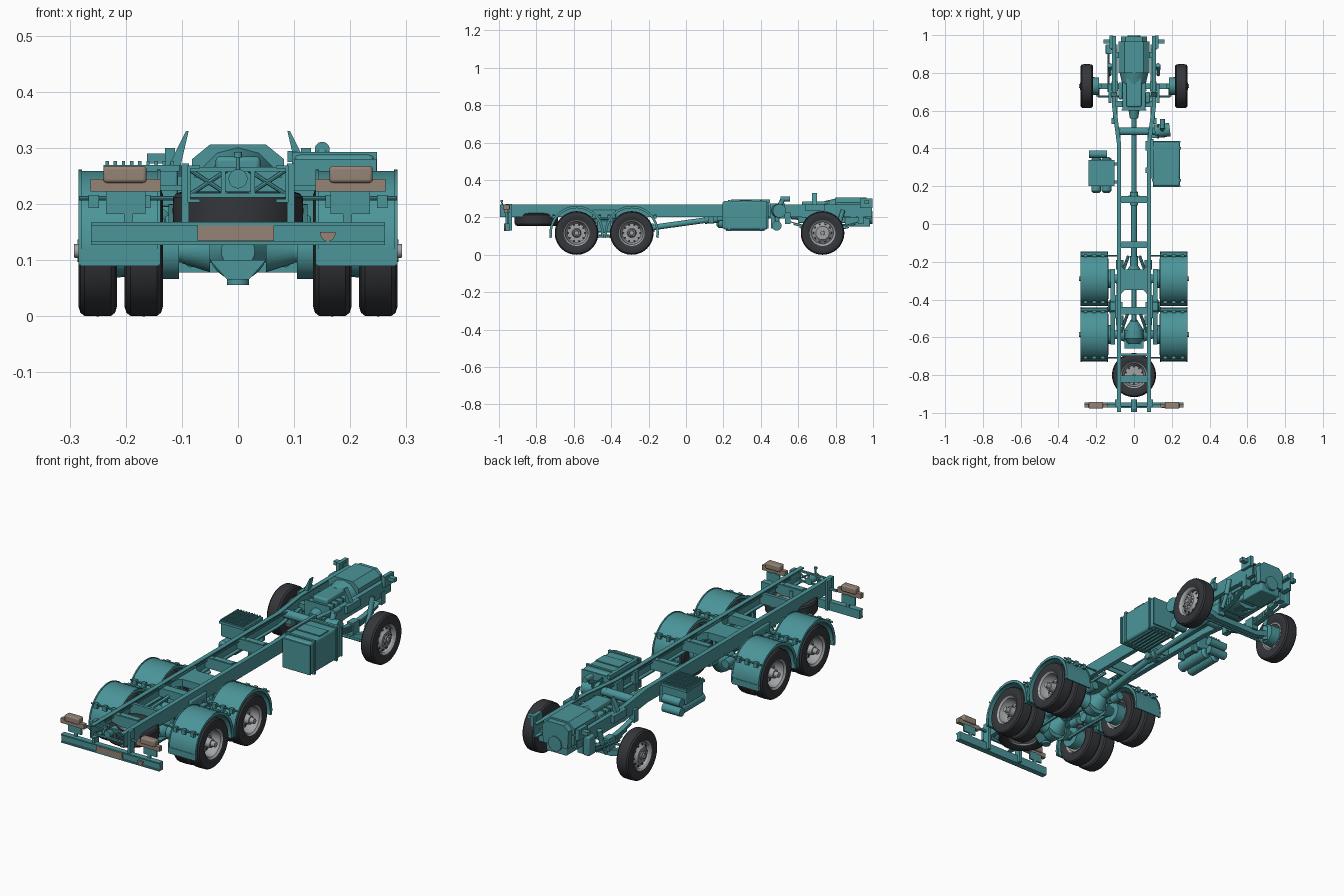
import bpy, bmesh, math
from mathutils import Vector, Matrix

def mat(name, c):
    m = bpy.data.materials.new(name)
    m.diffuse_color = (*c, 1)
    return m
TEAL = mat("teal_paint", (0.07, 0.30, 0.32))
RUBBER = mat("rubber", (0.035, 0.037, 0.042))
STEEL = mat("rim_grey", (0.36, 0.37, 0.38))
TAN = mat("lamp_tan", (0.30, 0.23, 0.18))

def finish(name, bm, m):
    bmesh.ops.recalc_face_normals(bm, faces=bm.faces)
    me = bpy.data.meshes.new(name)
    bm.to_mesh(me); bm.free()
    me.materials.append(m)
    o = bpy.data.objects.new(name, me)
    bpy.context.collection.objects.link(o)
    return o

def boxes(name, items, m=TEAL, bevel=0):
    """items: (x0, x1, y0, y1, z0, z1)"""
    bm = bmesh.new()
    for x0, x1, y0, y1, z0, z1 in items:
        M = Matrix.Translation(((x0+x1)/2, (y0+y1)/2, (z0+z1)/2)) @ Matrix.Diagonal((abs(x1-x0), y1-y0, z1-z0, 1))
        bmesh.ops.create_cube(bm, size=1, matrix=M)
    o = finish(name, bm, m)
    if bevel:
        b = o.modifiers.new("bevel", 'BEVEL'); b.width = bevel; b.segments = 3
    return o

def tubes(name, items, m=TEAL, n=20):
    """items: (start, end, radius[, end radius])"""
    bm = bmesh.new()
    for p, q, r, *r2 in items:
        p, q = Vector(p), Vector(q); d = q - p
        M = Matrix.Translation((p+q)/2) @ d.to_track_quat('Z', 'Y').to_matrix().to_4x4()
        bmesh.ops.create_cone(bm, cap_ends=True, segments=n, radius1=r, radius2=r2[0] if r2 else r, depth=d.length, matrix=M)
    return finish(name, bm, m)

def prism(name, pts, axis, a, b, m=TEAL):
    """extrude a 2D outline along an axis from a to b"""
    put = {'x': lambda u, v, w: (w, u, v), 'y': lambda u, v, w: (u, w, v), 'z': lambda u, v, w: (u, v, w)}[axis]
    bm = bmesh.new()
    lo = [bm.verts.new(put(u, v, a)) for u, v in pts]
    hi = [bm.verts.new(put(u, v, b)) for u, v in pts]
    bm.faces.new(lo); bm.faces.new(hi)
    for i in range(len(pts)):
        j = (i+1) % len(pts)
        bm.faces.new((lo[i], lo[j], hi[j], hi[i]))
    return finish(name, bm, m)

def lathe(name, prof, m, n=48, closed=False):
    """spin a (radius, x) profile round the x axis"""
    bm = bmesh.new()
    rings = [[bm.verts.new((x, r*math.cos(t*math.tau/n), r*math.sin(t*math.tau/n))) for t in range(n)] for r, x in prof]
    for i in range(len(prof) if closed else len(prof)-1):
        A, B = rings[i], rings[(i+1) % len(prof)]
        for t in range(n):
            bm.faces.new((A[t], A[(t+1) % n], B[(t+1) % n], B[t]))
    bmesh.ops.remove_doubles(bm, verts=bm.verts, dist=1e-5)
    return finish(name, bm, m)

def arc(cy, cz, r0, r1, a0, a1, n=24):
    A = [math.radians(a0+(a1-a0)*i/n) for i in range(n+1)]
    return [(cy+r1*math.cos(a), cz+r1*math.sin(a)) for a in A] + [(cy+r0*math.cos(a), cz+r0*math.sin(a)) for a in A[::-1]]

# wheel masters (outer side = +x), copied with shared meshes
tire = [(.066, -.027), (.085, -.034), (.1, -.034), (.11, -.031), (.1155, -.024), (.1165, 0),
        (.1155, .024), (.11, .031), (.1, .034), (.085, .034), (.066, .027), (.062, 0)]
dish_rear = [(.066, -.028), (.062, -.028), (.06, -.022), (0, -.022), (0, -.018), (.05, -.018), (.058, -.004), (.061, .024), (.069, .031), (.069, .026), (.063, .02), (.063, -.02), (.066, -.028)]
dish_front = [(.066, -.028), (.060, -.028), (.058, .005), (0, .005), (0, .03), (.036, .03), (.042, .022), (.058, .012), (.061, .024), (.069, .031), (.069, .026), (.063, .02), (.063, -.02), (.066, -.028)]

def ring(r, x0, x1, rad, n=10):
    return [((x0, r*math.cos(i*math.tau/n), r*math.sin(i*math.tau/n)), (x1, r*math.cos(i*math.tau/n), r*math.sin(i*math.tau/n)), rad) for i in range(n)]
T = lathe("tire", tire, RUBBER, 56, True)
RR = lathe("rear_rim", dish_rear, STEEL)
RF = lathe("front_rim", dish_front, STEEL)
HR = tubes("rear_rim_holes", ring(.045, -.02, -.0172, .006), RUBBER, 12)
HF = tubes("front_rim_holes", ring(.049, .012, .0195, .005), RUBBER, 12)
NR = tubes("rear_hub", [((-.02, 0, 0), (.022, 0, 0), .025, .02), ((.02, 0, 0), (.042, 0, 0), .014, .012)] + ring(.033, -.02, -.011, .003), STEEL)
NF = tubes("front_hub", [((0, 0, 0), (.036, 0, 0), .02), ((.03, 0, 0), (.042, 0, 0), .013, .01)] + ring(.028, .028, .034, .003), STEEL)
masters = [T, RR, RF, HR, HF, NR, NF]

def wheel(name, parts, loc, rot):
    for p in parts:
        o = bpy.data.objects.new(name + "_" + p.name, p.data)
        o.location = loc; o.rotation_euler = rot
        bpy.context.collection.objects.link(o)
RZ, AX = .1165, (-.29, -.585)
for s in (1, -1):
    R = (0, 0, 0 if s > 0 else math.pi)
    wheel("front", (T, RF, HF, NF), (s*.25, .73, RZ), R)
    for y in AX:
        wheel("outer", (T, RR, HR, NR), (s*.25, y, RZ), R)
        wheel("inner", (T, RR), (s*.168, y, RZ), (0, 0, R[2]+math.pi))
wheel("spare", (T, RR, HR), (0, -.8, .188), (0, -math.pi/2, 0))
for o in masters:
    bpy.data.objects.remove(o)

# frame rails: C channels that flare out at the front
path = [(.09, -.995), (.09, .42), (.116, .62), (.116, .995)]
for s in (1, -1):
    def strip(name, d, z0, z1):
        prism(name, [(s*x, y) for x, y in path] + [(s*(x-d), y) for x, y in path[::-1]], 'z', z0, z1)
    strip("rail_web", .005, .205, .268)
    strip("rail_top_flange", .022, .263, .269)
    strip("rail_bottom_flange", .022, .203, .209)

# cross members
for y in (.13, -.11, -.82):
    boxes("cross_member", [(-.086, .086, y-.018, y-.013, .212, .262), (-.086, .086, y-.018, y+.018, .252, .258),
                           (-.086, .086, y+.013, y+.018, .212, .262), (-.05, .05, y-.012, y+.012, .255, .263)])
prism("bogie_cross_member", [(-.086, -.2), (-.05, -.24), (.05, -.24), (.086, -.2), (.086, -.39), (.05, -.35), (-.05, -.35), (-.086, -.39)], 'z', .215, .25)
boxes("rear_cross_members", [(-.086, .086, -.48, -.44, .21, .25), (-.086, .086, -.7, -.685, .21, .262)])
boxes("tail_frame", [(-.086, .086, -.975, -.965, .258, .266), (-.086, .086, -.975, -.965, .212, .22), (-.03, -.022, -.975, -.965, .215, .262), (.022, .03, -.975, -.965, .215, .262)])
tubes("tail_braces", [((s*.084, -.968, a), (s*.02, -.968, b), .004) for s in (1, -1) for a, b in ((.218, .26), (.26, .218))], n=8)
tubes("tow_coupling", [((0, -.995, .245), (0, -.93, .245), .017), ((0, -.98, .245), (0, -.985, .288), .004), ((0, -.985, .283), (0, -.985, .293), .007)])

# rear bumper, lamp bars and lamps
boxes("rear_bumper", [(-.262, .262, -.965, -.945, .127, .168), (-.262, .262, -.972, -.945, .162, .168), (-.262, .262, -.972, -.945, .127, .133)])
boxes("bumper_plate", [(-.072, .064, -.974, -.96, .134, .162)], TAN)
prism("bumper_reflector", [(.16+.014*math.cos(a*math.pi/8), .15-.017*math.sin(a*math.pi/8)) for a in range(9)], 'y', -.974, -.96, TAN)
for s in (1, -1):
    boxes("bumper_hanger", [(s*.087, s*.101, -.965, -.93, .13, .272), (s*.1, s*.14, -.955, -.945, .224, .234),
                            (s*.187, s*.203, -.955, -.947, .165, .225), (s*.165, s*.235, -.955, -.947, .182, .222)])
    boxes("lamp_bar", [(s*.138, s*.263, -.972, -.952, .222, .245)], TAN)
    boxes("tail_lamp", [(s*.163, s*.24, -.978, -.942, .238, .268)], TAN, .006)

# rear fenders with clamps and stays
for s in (1, -1):
    for y in AX:
        prism("fender", arc(y, .117, .137, .142, -10, 190), 'x', s*.14, s*.283)
        for e in (.141, .281):
            prism("fender_lip", arc(y, .117, .132, .145, -10, 190), 'x', s*(e-.003), s*(e+.003))
        rods, clamps = [], []
        for d in (1, -1):
            ry = y + d*.123; rz = .198
            rods.append(((s*.08, ry, rz+.012), (s*.283, ry, rz+.012), .004))
            for x in (.165, .21, .257):
                clamps.append((s*(x-.009), s*(x+.009), ry-.008, ry+.008, rz-.005, rz+.018))
            clamps.append((s*.142, s*.281, y+d*.141-.003, y+d*.141+.003, .09, .12))
        tubes("fender_stays", rods, n=10)
        boxes("fender_clamps", clamps)

# rear axles, differentials, brakes
for y in AX:
    tubes("rear_axle", [((-.25, y, RZ), (.25, y, RZ), .021)] + [((s*.105, y, RZ), (s*.15, y, RZ), .05) for s in (1, -1)]
          + [((s*.05, y, RZ), (s*.1, y, RZ), .038, .022) for s in (1, -1)])
    tubes("differential", [((0, y-.05, RZ), (0, y-.02, RZ), .03, .052), ((0, y-.02, RZ), (0, y+.02, RZ), .052), ((0, y+.02, RZ), (0, y+.075, .14), .052, .018)], n=24)
    tubes("brake_chambers", [((s*.075, y+.05, .15), (s*.075, y+.1, .15), .02) for s in (1, -1)])
    tubes("thrust_rods", [((s*.07, y+.01, .185), (s*.03, y+.12, .225), .008) for s in (1, -1)], n=12)
prism("spare_hanger", [(-.05, .1), (.05, .1), (.02, .066), (-.02, .066)], 'y', -.66, -.61)
tubes("hanger_flange", [((0, -.635, .056), (0, -.635, .067), .02), ((0, -.8, .16), (0, -.8, .25), .008)])

# leaf springs on both bogie and front axle
def leaf(name, s, x, yc, z, half, sag):
    for k in range(4):
        h = half*(1-.17*k)
        f = lambda t: (yc+h*t, z-.008*k+sag*(h*t/half)**2)
        P = [f(t/6) for t in range(-6, 7)]
        prism(name, P + [(u, v-.0065) for u, v in P[::-1]], 'x', s*(x-.012), s*(x+.012))
for s in (1, -1):
    leaf("rear_leaf_spring", s, .112, -.4375, .2, .2, -.04)
    boxes("bogie_pivot", [(s*.088, s*.13, -.475, -.4, .12, .18), (s*.085, s*.1, -.5, -.375, .17, .24)], bevel=.006)
    tubes("bogie_pin", [((s*.06, -.4375, .14), (s*.138, -.4375, .14), .024)])
    tubes("lower_rods", [((s*.085, -.4375, .1), (s*.085, y, .095), .008) for y in AX], n=12)
    leaf("front_leaf_spring", s, .1, .74, .15, .2, .035)
    boxes("spring_brackets", [(s*.088, s*.118, y-.015, y+.015, .165, .225) for y in (.545, .935)] + [(s*.085, s*.118, .705, .755, .1, .16)])
    tubes("shock_absorber", [((s*.128, .79, .11), (s*.128, .82, .17), .009), ((s*.128, .82, .17), (s*.128, .84, .24), .012)])
    tubes("front_knuckle", [((s*.185, .73, RZ), (s*.25, .73, RZ), .045, .05), ((s*.185, .73, .08), (s*.185, .73, .15), .014)])
    prism("cab_mount_fin", [(s*.125, .265), (s*.103, .265), (s*.088, .33), (s*.093, .33)], 'y', .675, .7)
    boxes("cab_front_mount", [(s*.11, s*.162, .955, .978, .272, .29), (s*.112, s*.13, .93, .998, .25, .3), (s*.118, s*.135, .64, .74, .235, .27)])
prism("front_axle_beam", [(-.2, .13), (-.12, .105), (.12, .105), (.2, .13), (.2, .1), (.12, .078), (-.12, .078), (-.2, .1)], 'y', .715, .745)
tubes("steering_links", [((-.19, .675, .105), (.19, .675, .105), .006), ((-.135, .7, .14), (-.135, .93, .17), .006)] + [((s*.19, .675, .105), (s*.19, .73, .115), .008) for s in (1, -1)], n=12)
boxes("steering_box", [(-.15, -.118, .9, .95, .16, .25)], bevel=.005)

# engine, sump, gearbox
prism("engine_block", [(-.08, .2), (.08, .2), (.082, .28), (.05, .306), (-.05, .306), (-.082, .28)], 'y', .8, .965)
prism("engine_front_cover", [(-.065, .19), (.065, .19), (.07, .275), (.045, .298), (-.045, .298), (-.07, .275)], 'y', .96, .993)
boxes("engine_sump", [(-.055, .055, .85, .985, .15, .205), (-.045, .045, .78, .86, .17, .21)], bevel=.006)
tubes("bell_housing", [((0, .81, .225), (0, .74, .225), .078, .062)], n=12)
boxes("gearbox", [(-.062, .062, .6, .75, .17, .262), (-.04, .04, .62, .78, .255, .285), (.06, .085, .64, .7, .19, .24), (-.082, -.06, .66, .75, .2, .25)], bevel=.008)
boxes("gearbox_ribs", [(-.067, .067, y, y+.006, .166, .266) for y in (.6, .635, .67, .705)])
tubes("pulley", [((0, .985, .2), (0, .998, .2), .035)])
boxes("engine_mounts", [(s*.06, s*.115, y, y+.03, .2, .23) for s in (1, -1) for y in (.62, .88)])

# drive shafts
tubes("drive_shaft", [((0, .61, .215), (0, .56, .212), .03, .022), ((0, .56, .212), (0, .14, .19), .013), ((0, .17, .192), (0, .1, .187), .022),
                      ((0, .14, .19), (0, -.22, .14), .015), ((0, -.17, .147), (0, -.22, .14), .022), ((0, -.33, .135), (0, -.52, .14), .012)])
boxes("shaft_bearing", [(-.03, .03, .12, .15, .17, .215)])

# exhaust / intake cylinders behind the gearbox
tubes("cross_cylinders", [((-.09, .49, .235), (.12, .49, .235), .02), ((.11, .49, .235), (.19, .5, .235), .036),
                          ((.1, .485, .155), (.165, .485, .155), .026), ((.145, .485, .16), (.145, .49, .22), .012),
                          ((.15, .5, .26), (.15, .52, .3), .013), ((.15, .505, .298), (.15, .555, .298), .013)], n=28)
boxes("cylinder_brackets", [(.085, .13, .455, .475, .14, .26), (.125, .131, .45, .53, .195, .275)])

# fuel tank with straps, lid and brackets
boxes("fuel_tank", [(.1, .243, .2, .435, .135, .288)], bevel=.01)
boxes("tank_straps", [(.096, .248, y, y+.012, .131, .293) for y in (.225, .395)] + [(.11, .235, .285, .35, .285, .293), (.1, .247, .195, .203, .14, .28), (.1, .247, .432, .44, .14, .28)])
boxes("tank_ribs", [(.12+.02*i, .128+.02*i, .215, .42, .128, .137) for i in range(6)])
boxes("tank_brackets", [(.06, .104, .27, .3, .2, .262), (.06, .104, .39, .44, .2, .262), (.088, .104, .24, .45, .275, .295)])

# battery box with ribbed lid, air tanks below and in front
boxes("battery_box", [(-.235, -.108, .205, .335, .195, .262)], bevel=.004)
boxes("battery_lid", [(-.24, -.104, .2, .34, .258, .27)] + [(-.236+.0145*i, -.23+.0145*i, .203, .337, .268, .277) for i in range(9)])
boxes("battery_brackets", [(-.115, -.085, y, y+.015, .17, .25) for y in (.215, .31)])
tubes("air_tanks", [((x, .175, .168), (x, .345, .168), .026) for x in (-.2, -.145)]
      + [((x, a, .168), (x, b, .168), .026, .014) for x in (-.2, -.145) for a, b in ((.175, .163), (.345, .355))]
      + [((-.238, y, z), (-.142, y, z), .02) for y, z in ((.37, .22), (.37, .175))], n=24)
tubes("air_lines", [((s*.075, .5, .25), (s*.075, -.9, .25), .004) for s in (1, -1)], n=8)

# smooth round parts, keep hard edges
for o in bpy.data.objects:
    o.select_set(True)
    bpy.context.view_layer.objects.active = o
bpy.ops.object.shade_smooth_by_angle(angle=math.radians(30))
